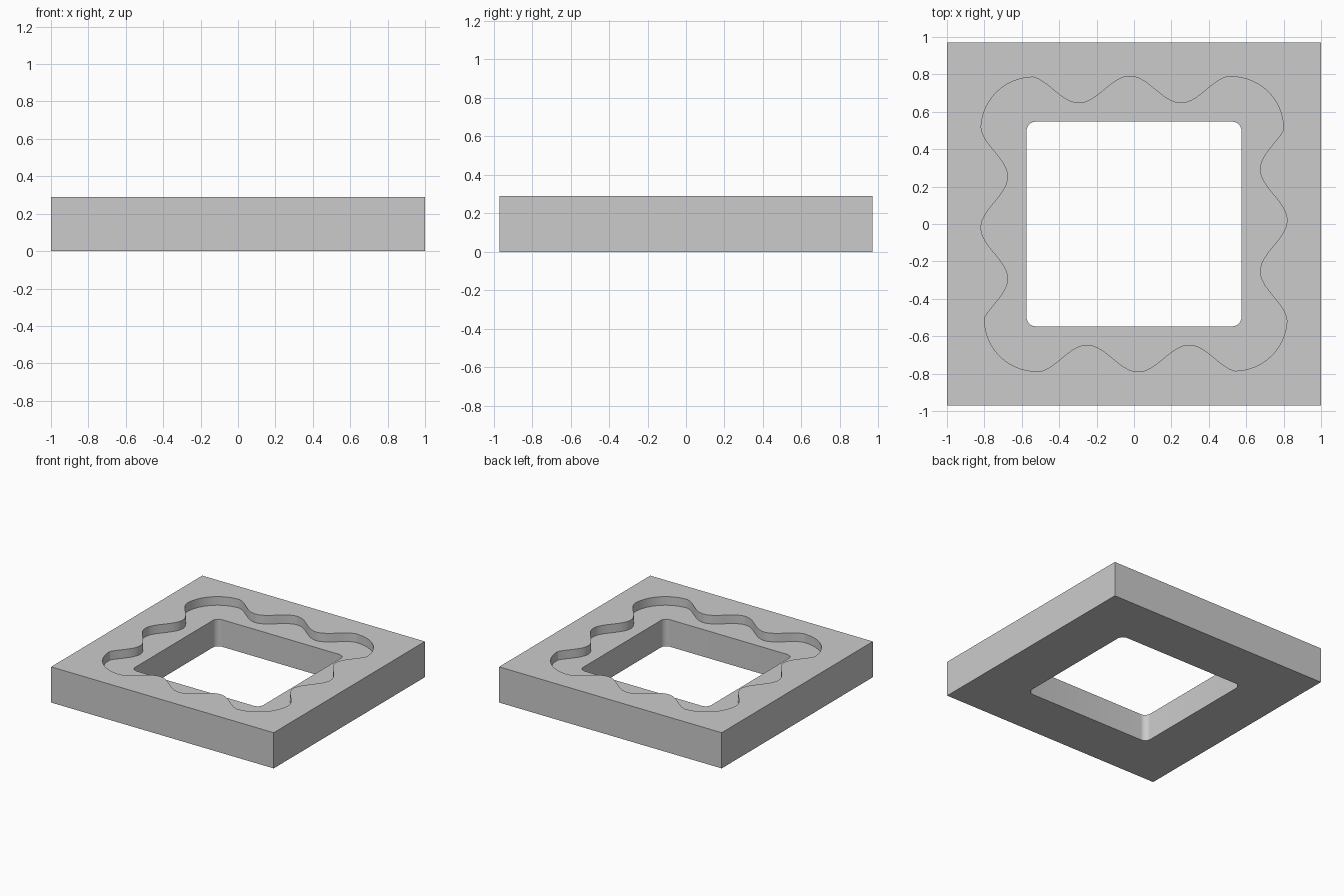
import bpy, bmesh
from math import pi, cos, sin

cube = bpy.data.objects.get("Cube")
if cube:
    bpy.data.objects.remove(cube, do_unlink=True)

HEIGHT, FLOOR = 0.29, 0.22


def arc(cx, cy, r, start, end, n):
    """Points on a circular arc, angles in quarter turns."""
    angles = [(start + (end - start) * i / n) * pi / 2 for i in range(n + 1)]
    return [(cx + r * cos(a), cy + r * sin(a)) for a in angles]


def wave(start, end, peak, mean, n=64):
    """Pairs of position along an edge and its wavy offset."""
    steps = [start + (end - start) * i / n for i in range(n + 1)]
    return [(t, mean + 0.072 * cos(2 * pi * (t - peak) / 0.546)) for t in steps]


def wavy_outline():
    # Half of the outline; the other half is the same turned by 180 degrees
    half = wave(-0.524, 0.524, -0.022, 0.718)
    half += arc(0.522, 0.51, 0.277, 1, 0, 24)[1:-1]
    half += [(x, y) for y, x in wave(0.502, -0.505, 0.02, 0.746)]
    half += arc(0.538, -0.505, 0.28, 0, -1, 24)[1:]
    return half + [(-x, -y) for x, y in half]


def rounded_rectangle(hx, hy, r):
    points = []
    for q, (sx, sy) in enumerate([(1, 1), (-1, 1), (-1, -1), (1, -1)]):
        points += arc(sx * (hx - r), sy * (hy - r), r, q, q + 1, 8)
    return points


bm = bmesh.new()


def ring(points, z):
    verts = [bm.verts.new((x, y, z)) for x, y in points]
    for i, v in enumerate(verts):
        bm.edges.new((verts[i - 1], v))
    return verts


def wall(a, b):
    for i in range(len(a)):
        bm.faces.new((a[i - 1], a[i], b[i], b[i - 1]))


def cap(outer, inner):
    """Flat face between two closed outlines."""
    edges = [bm.edges.get((r[i - 1], r[i])) for r in (outer, inner) for i in range(len(r))]
    bmesh.ops.triangle_fill(bm, use_beauty=True, use_dissolve=False, edges=edges)


# Outlines of the block, the wavy recess and the through opening
block = [(-1, -0.97), (1, -0.97), (1, 0.97), (-1, 0.97)]
recess = wavy_outline()
opening = rounded_rectangle(0.575, 0.547, 0.05)

block_top, block_bottom = ring(block, HEIGHT), ring(block, 0)
recess_top, recess_floor = ring(recess, HEIGHT), ring(recess, FLOOR)
opening_top, opening_bottom = ring(opening, FLOOR), ring(opening, 0)

cap(block_top, recess_top)
cap(recess_floor, opening_top)
cap(block_bottom, opening_bottom)
wall(block_top, block_bottom)
wall(recess_top, recess_floor)
wall(opening_top, opening_bottom)
bmesh.ops.recalc_face_normals(bm, faces=bm.faces[:])

mesh = bpy.data.meshes.new("recessed_frame")
bm.to_mesh(mesh)
bm.free()
frame = bpy.data.objects.new("recessed_frame", mesh)
bpy.context.collection.objects.link(frame)

# Plain grey material
grey = bpy.data.materials.new("light_grey")
grey.use_nodes = True
colour = (0.6, 0.6, 0.6, 1)
grey.diffuse_color = colour
for node in grey.node_tree.nodes:
    if node.type == 'BSDF_PRINCIPLED':
        node.inputs["Base Color"].default_value = colour
mesh.materials.append(grey)

# Smooth curved walls, sharp rims
bpy.ops.object.select_all(action='DESELECT')
frame.select_set(True)
bpy.context.view_layer.objects.active = frame
bpy.ops.object.shade_smooth_by_angle(angle=pi / 6)
